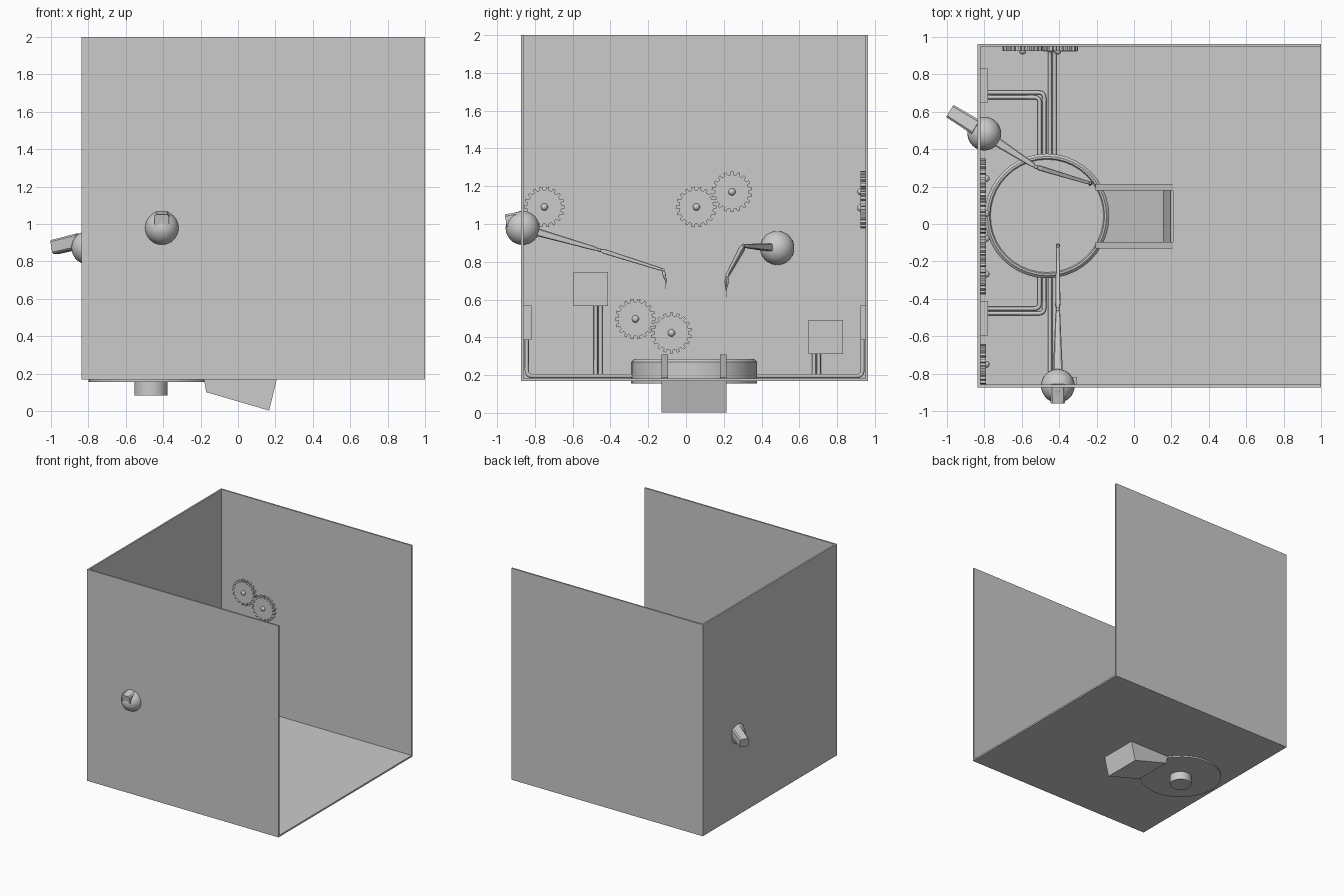
import bpy, bmesh, math
from mathutils import Vector, Matrix

if "Cube" in bpy.data.objects:
    bpy.data.objects.remove(bpy.data.objects["Cube"])

X0, X1, Y0, Y1, Z0, Z1, T = -0.835, 1.0, -0.873, 0.963, 0.168, 2.0, 0.014


def finish(name, bm, smooth=False):
    bmesh.ops.recalc_face_normals(bm, faces=bm.faces)
    me = bpy.data.meshes.new(name)
    bm.to_mesh(me)
    bm.free()
    ob = bpy.data.objects.new(name, me)
    bpy.context.collection.objects.link(ob)
    if smooth:
        select(ob)
        bpy.ops.object.shade_smooth_by_angle(angle=math.radians(35))
    return ob


def select(ob):
    bpy.ops.object.select_all(action='DESELECT')
    ob.select_set(True)
    bpy.context.view_layer.objects.active = ob


def box(name, x0, x1, y0, y1, z0, z1):
    bm = bmesh.new()
    bmesh.ops.create_cube(bm, size=1)
    for v in bm.verts:
        v.co = Vector(((x0 + x1) / 2 + v.co.x * (x1 - x0),
                       (y0 + y1) / 2 + v.co.y * (y1 - y0),
                       (z0 + z1) / 2 + v.co.z * (z1 - z0)))
    return finish(name, bm)


def loft(name, rings, smooth=False):
    """Skin closed rings of equal point count and cap both ends."""
    bm = bmesh.new()
    vr = [[bm.verts.new(p) for p in r] for r in rings]
    n = len(vr[0])
    for a, b in zip(vr, vr[1:]):
        for i in range(n):
            bm.faces.new((a[i], a[(i + 1) % n], b[(i + 1) % n], b[i]))
    bm.faces.new(vr[0])
    bm.faces.new(vr[-1])
    return finish(name, bm, smooth)


def side_plate(name, prof, y0, y1):
    return loft(name, [[(x, y, z) for x, z in prof] for y in (y0, y1)])


def turned(name, prof, cx, cy, n=40):
    ang = [2 * math.pi * i / n for i in range(n)]
    return loft(name, [[(cx + r * math.cos(a), cy + r * math.sin(a), z) for a in ang]
                       for r, z in prof], True)


def ball(name, c, r, seg=32):
    bm = bmesh.new()
    bmesh.ops.create_uvsphere(bm, u_segments=seg, v_segments=seg // 2, radius=r,
                              matrix=Matrix.Translation(c))
    return finish(name, bm, True)


def limb(name, p, q, stations):
    """Chamfered square bar from p to q; stations are (fraction, width, height)."""
    p, q = Vector(p), Vector(q)
    d = (q - p).normalized()
    side = d.cross(Vector((0, 0, 1)))
    side = side.normalized() if side.length > 0.05 else Vector((1, 0, 0))
    up = side.cross(d)
    k = 0.75
    sec = [(1, -k), (1, k), (k, 1), (-k, 1), (-1, k), (-1, -k), (-k, -1), (k, -1)]
    return loft(name, [[p.lerp(q, t) + side * a * w / 2 + up * b * h / 2 for a, b in sec]
                       for t, w, h in stations])


def cable(name, pts, r=0.011, fillet=0.03):
    pts = [Vector(p) for p in pts]
    path = [pts[0]]
    for a, b, c in zip(pts, pts[1:], pts[2:]):
        s, e = b + (a - b).normalized() * fillet, b + (c - b).normalized() * fillet
        for i in range(6):
            t = i / 5
            path.append(s * (1 - t) ** 2 + b * 2 * t * (1 - t) + e * t * t)
    path.append(pts[-1])
    cu = bpy.data.curves.new(name, 'CURVE')
    cu.dimensions = '3D'
    cu.bevel_depth, cu.bevel_resolution, cu.use_fill_caps = r, 2, True
    sp = cu.splines.new('POLY')
    sp.points.add(len(path) - 1)
    for pt, co in zip(sp.points, path):
        pt.co = (*co, 1)
    ob = bpy.data.objects.new(name, cu)
    bpy.context.collection.objects.link(ob)
    select(ob)
    bpy.ops.object.convert(target='MESH')


def gear(name, origin, u, n, phase=0.0, teeth=18, th=0.03):
    """Toothed wheel in the plane of u and z, rising along n from the wall."""
    o, u, n, w = Vector(origin), Vector(u), Vector(n), Vector((0, 0, 1))
    prof = []
    for i in range(teeth):
        for f, r in ((-.28, .091), (-.2, .108), (.2, .108), (.28, .091)):
            a = 2 * math.pi * (i + f + phase) / teeth
            prof.append(u * math.cos(a) * r + w * math.sin(a) * r)
    loft(name, [[o + p + n * d for p in prof] for d in (-0.002, th)])
    ball(name + "_hub", o + n * th, 0.019, 16)


# Room shell: floor with chute opening, three walls
floor = box("floor", X0, X1, Y0, Y1, Z0, Z0 + T)
cut = box("opening_cutter", -0.2, 0.208, -0.128, 0.212, 0, 0.4)
cut.hide_render = True
mod = floor.modifiers.new("opening", 'BOOLEAN')
mod.operation, mod.solver, mod.object = 'DIFFERENCE', 'EXACT', cut
select(floor)
bpy.ops.object.modifier_apply(modifier="opening")
bpy.data.objects.remove(cut)
box("left_wall", X0, X0 + T, Y0, Y1, Z0, Z1)
box("front_wall", X0, X1, Y0, Y0 + T, Z0, Z1)
box("back_wall", X0, X1, Y1 - T, Y1, Z0, Z1)

# Round platform with chamfered rim, and its pedestal below
CX, CY = -0.465, 0.043
turned("platform", [(.333, .155), (.333, .27), (.318, .285), (.308, .285), (.302, .275)], CX, CY)
turned("pedestal", [(.089, .083), (.089, .16)], CX, CY)

# Sloping chute sunk through the floor
for nm, y in (("front", -0.13), ("back", 0.18)):
    side_plate("chute_side_" + nm, [(-.17, .102), (.166, .003), (.212, .188), (-.205, .309)],
               y, y + 0.034)
side_plate("chute_bottom", [(-.168, .101), (.166, .003), (.17, .018), (-.168, .117)], -0.13, 0.214)
side_plate("chute_end", [(.166, .003), (.208, .172), (.196, .172), (.154, .007)], -0.13, 0.214)

# Wall gears
for i, (y, z, ph) in enumerate([(-.75, 1.09, 0), (.055, 1.09, 0), (.243, 1.17, .5),
                                (-.268, .497, 0), (-.077, .423, .5)]):
    gear("left_wall_gear_%d" % i, (X0 + T, y, z), (0, 1, 0), (1, 0, 0), ph)
for i, (x, z, ph) in enumerate([(-.595, 1.172, 0), (-.407, 1.085, .5)]):
    gear("back_wall_gear_%d" % i, (x, Y1 - T, z), (1, 0, 0), (0, -1, 0), ph, th=0.024)

# Control boxes
box("left_box_front", X0 + T, -0.78, -0.595, -0.412, 0.565, 0.745)
box("left_box_back", X0 + T, -0.78, 0.648, 0.832, 0.312, 0.492)
box("front_box", -0.486, -0.304, Y0 + T, -0.817, 0.386, 0.568)
box("back_box", -0.486, -0.304, 0.923, Y1 - T, 0.386, 0.568)

# Paired cables running down the walls and over the floor to the platform
ZC = 0.195
for i, s in enumerate((-1, 1)):
    d = s * 0.0125
    cable("left_front_cable_%d" % i, [(-.805, -.465 + d, .6), (-.805, -.465 + d, ZC),
                                      (-.492 - d, -.465 + d, ZC), (-.492 - d, -.2, ZC)])
    cable("left_back_cable_%d" % i, [(-.805, .69 + d, .35), (-.805, .69 + d, ZC),
                                     (-.492 + d, .69 + d, ZC), (-.492 + d, .3, ZC)])
    for nm, y, e in (("front", -.843, -.2), ("back", .934, .3)):
        cable("%s_cable_%d" % (nm, i), [(-.437 + d, y, .42), (-.437 + d, y, ZC),
                                        (-.437 + d, e, ZC)])


# Ball-jointed mechanical arms through the walls
def arm(nm, c, back0, back1, elbow, wrist, claw, tip):
    ball(nm + "_ball_joint", c, 0.09)
    limb(nm + "_stub", back0, back1, [(0, .085, .08), (1, .076, .076)])
    limb(nm + "_upper", c, elbow, [(0, .055, .045), (.25, .05, .04), (.93, .026, .022), (1, .014, .012)])
    ball(nm + "_elbow", elbow, 0.011, 12)
    limb(nm + "_fore", elbow, wrist, [(0, .014, .012), (.08, .028, .026), (.95, .018, .017), (1, .01, .01)])
    ball(nm + "_wrist", wrist, 0.009, 12)
    limb(nm + "_claw", wrist, claw, [(0, .01, .01), (.4, .022, .02), (1, .007, .007)])
    limb(nm + "_needle", claw, tip, [(0, .006, .006), (1, .003, .003)])


arm("left_arm", (-.80, .483, .873), (-.84, .515, .91), (-.978, .6, .877),
    (-.524, .305, .885), (-.235, .218, .725), (-.232, .213, .66), (-.232, .213, .61))
arm("front_arm", (-.407, -.865, .979), (-.407, -.85, 1.03), (-.407, -.953, 1.013),
    (-.407, -.458, .863), (-.407, -.122, .757), (-.407, -.107, .70), (-.407, -.107, .655))
